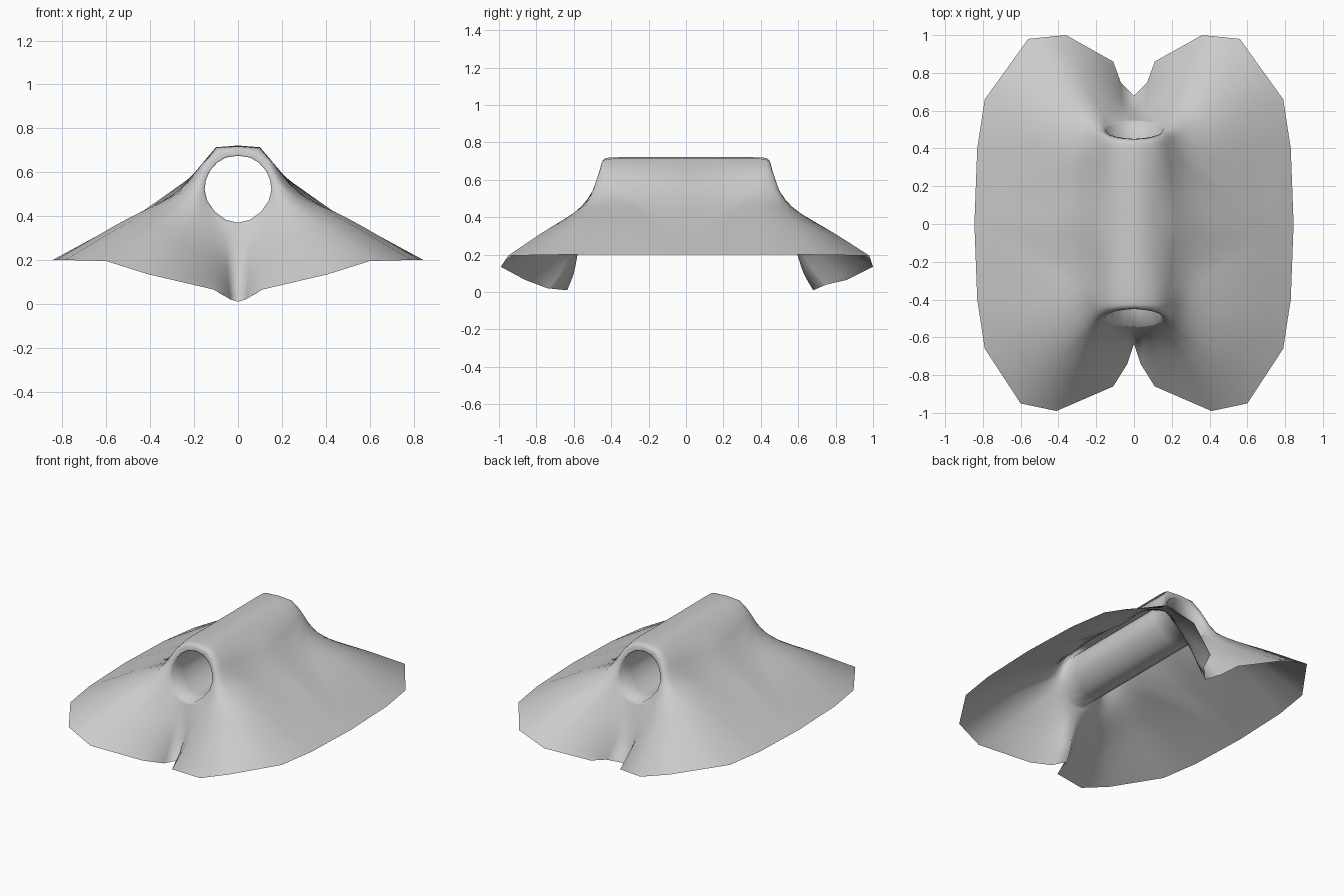
import bpy, bmesh
from mathutils import Vector

if "Cube" in bpy.data.objects:
    bpy.data.objects.remove(bpy.data.objects["Cube"])

# Mouth ring (x, y, z), bottom to top, right half of the front opening
mouth = [(0, -.545, .37), (.055, -.54, .383), (.105, -.53, .42), (.14, -.51, .47),
         (.152, -.495, .52), (.147, -.485, .56), (.138, -.478, .585), (.128, -.472, .605),
         (.115, -.468, .622), (.095, -.462, .643), (.055, -.455, .667), (0, -.45, .675)]

# Guide lines fanning from the mouth to the hem (first 8) or the middle of the body (last 4)
guides = [
    [(0, -.56, .3), (0, -.58, .2), (0, -.6, .1), (0, -.635, .01)],
    [(.055, -.57, .31), (.05, -.61, .22), (.045, -.67, .11), (.035, -.74, .02)],
    [(.11, -.57, .36), (.12, -.64, .27), (.115, -.75, .16), (.11, -.86, .065)],
    [(.17, -.56, .42), (.24, -.67, .33), (.32, -.83, .23), (.41, -.99, .135)],
    [(.18, -.53, .48), (.3, -.62, .41), (.44, -.78, .31), (.6, -.95, .195)],
    [(.185, -.5, .54), (.3, -.52, .46), (.5, -.58, .37), (.79, -.66, .2)],
    [(.18, -.485, .57), (.28, -.46, .49), (.5, -.43, .39), (.83, -.4, .2)],
    [(.17, -.475, .595), (.25, -.42, .525), (.42, -.25, .425), (.845, 0, .2)],
    [(.16, -.465, .62), (.22, -.4, .565), (.3, -.22, .485), (.43, 0, .425)],
    [(.145, -.455, .65), (.175, -.39, .625), (.2, -.2, .595), (.22, 0, .57)],
    [(.09, -.445, .7), (.1, -.39, .713), (.1, -.2, .713), (.1, 0, .713)],
    [(0, -.44, .71), (0, -.39, .72), (0, -.2, .722), (0, 0, .722)],
]
# Wider notch and rounder corners at the back: hem shift (x, y, z) per guide
back_shift = {0: (0, -.045, 0), 1: (.035, -.01, .02), 3: (-.05, -.01, 0), 4: (-.04, -.03, 0)}


def smooth_line(pts, steps=4):
    """Catmull-Rom line through the points."""
    p = [pts[0] * 2 - pts[1]] + pts + [pts[-1] * 2 - pts[-2]]
    out = []
    for i in range(1, len(p) - 2):
        a, b, c, d = p[i - 1:i + 3]
        for s in range(steps):
            t = s / steps
            out.append(.5 * (2 * b + (c - a) * t + (2 * a - 5 * b + 4 * c - d) * t ** 2
                             + (3 * b - a - 3 * c + d) * t ** 3))
    return out + [pts[-1]]


def skin(bm, lines, sx, sy):
    """Quads between neighbouring lines, mirrored by sign."""
    rows = [[bm.verts.new((v.x * sx, v.y * sy, v.z)) for v in l] for l in lines]
    for l, m in zip(rows, rows[1:]):
        for i in range(len(l) - 1):
            f = [l[i], l[i + 1], m[i + 1], m[i]]
            bm.faces.new(f if sx * sy > 0 else f[::-1])


bm = bmesh.new()
for sy in (1, -1):
    canopy, tunnel = [], []
    for k, (m, g) in enumerate(zip(mouth, guides)):
        pts = [Vector(m)] + [Vector(q) for q in g]
        if sy < 0 and k in back_shift:
            pts = [p + Vector(back_shift[k]) * (i / 4) ** 1.5 for i, p in enumerate(pts)]
        canopy.append(smooth_line(pts))
        start = Vector(m)
        tunnel.append([Vector((start.x, start.y * (1 - t / 4), start.z)) for t in range(4, -1, -1)])
    for sx in (1, -1):
        skin(bm, canopy, sx, sy)   # outer canopy
        skin(bm, tunnel, sx, sy)   # tube through the body
bmesh.ops.remove_doubles(bm, verts=bm.verts, dist=.0005)
bmesh.ops.recalc_face_normals(bm, faces=bm.faces)

# Make the outer skin face up
top = max(bm.faces, key=lambda f: f.calc_center_median().z)
if top.normal.z < 0:
    bmesh.ops.reverse_faces(bm, faces=bm.faces)

mesh = bpy.data.meshes.new("canopy_with_tunnel")
bm.to_mesh(mesh)
bm.free()
obj = bpy.data.objects.new("canopy_with_tunnel", mesh)
bpy.context.collection.objects.link(obj)
mesh.shade_smooth()
